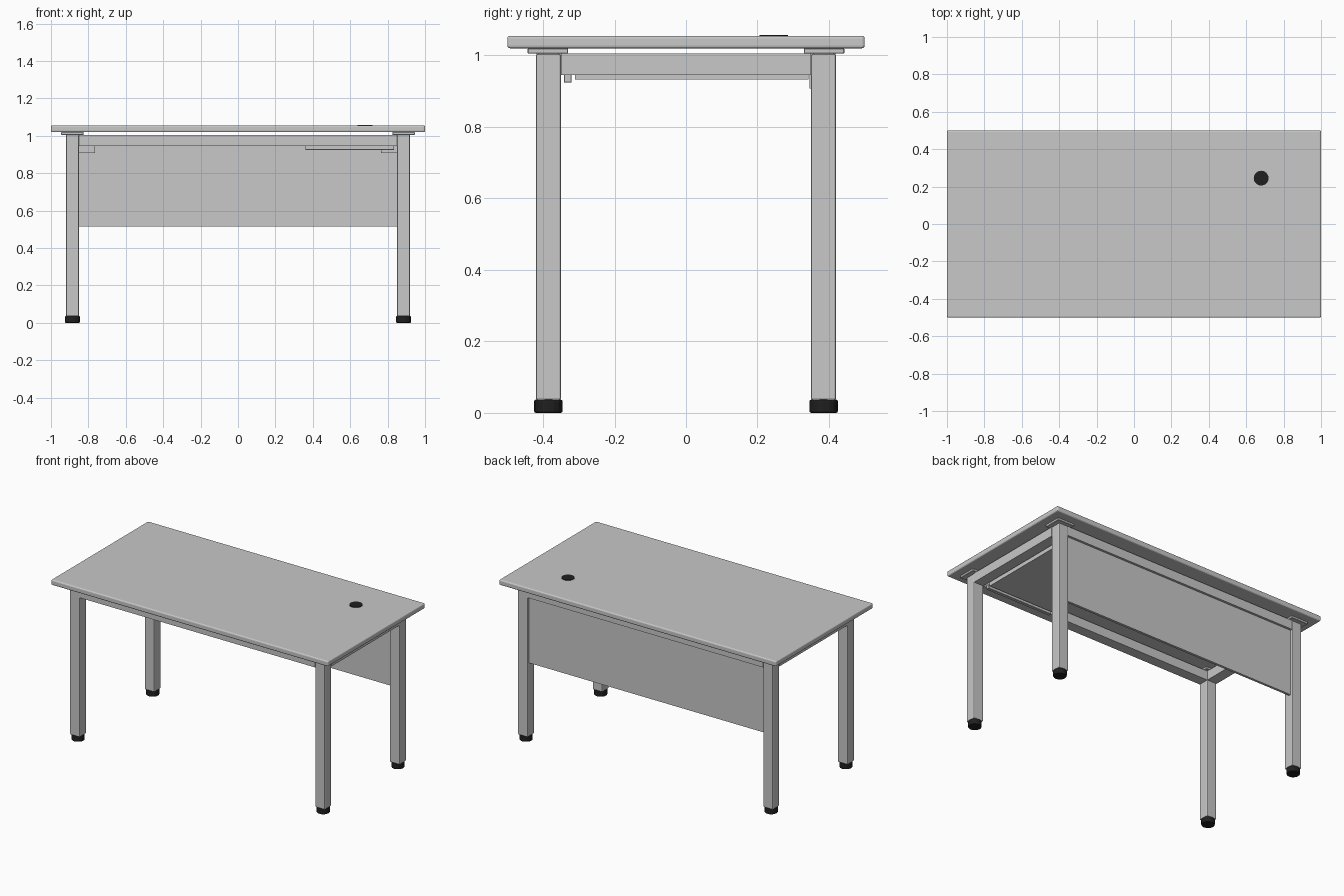
import bpy
import bmesh
from mathutils import Matrix, Vector

cube = bpy.data.objects.get("Cube")
if cube:
    bpy.data.objects.remove(cube, do_unlink=True)


def material(name, rgb):
    m = bpy.data.materials.new(name)
    m.use_nodes = True
    col = (*rgb, 1.0)
    m.diffuse_color = col
    m.node_tree.nodes["Principled BSDF"].inputs["Base Color"].default_value = col
    return m


GREY = material("light grey", (0.57, 0.58, 0.57))
BLACK = material("black plastic", (0.014, 0.014, 0.014))


def finish(name, bm, mat, bevel, segments):
    mesh = bpy.data.meshes.new(name)
    bm.to_mesh(mesh)
    bm.free()
    mesh.materials.append(mat)
    ob = bpy.data.objects.new(name, mesh)
    bpy.context.collection.objects.link(ob)
    if bevel:
        mod = ob.modifiers.new("soft edges", "BEVEL")
        mod.width = bevel
        mod.segments = segments
        mod.limit_method = "ANGLE"
    return ob


def box(name, x, y, z, bevel=0.0, segments=2, mat=GREY):
    """Box spanning the given (low, high) ranges."""
    lo, hi = (Vector(c) for c in zip(x, y, z))
    bm = bmesh.new()
    bmesh.ops.create_cube(bm, size=1, matrix=Matrix.Translation((lo + hi) / 2)
                          @ Matrix.Diagonal((*(hi - lo), 1)))
    return finish(name, bm, mat, bevel, segments)


def disc(name, x, y, z, radius, sides, bevel=0.0):
    bm = bmesh.new()
    bmesh.ops.create_cone(bm, cap_ends=True, segments=sides, radius1=radius, radius2=radius,
                          depth=z[1] - z[0],
                          matrix=Matrix.Translation((x, y, (z[0] + z[1]) / 2)))
    return finish(name, bm, BLACK, bevel, 2)


def span(sign, a, b):
    return tuple(sorted((sign * a, sign * b)))


TOP_LOW, TOP_HIGH = 1.02, 1.055
FRAME_LOW, FRAME_HIGH = 0.945, 1.005

# Table top and cable grommet
box("table_top", (-1, 1), (-0.5, 0.5), (TOP_LOW, TOP_HIGH), 0.008, 3)
disc("cable_grommet", 0.68, 0.245, (TOP_HIGH - 0.01, TOP_HIGH + 0.003), 0.04, 16)

# Legs with feet and mounting plates
for sx, side in ((1, "left"), (-1, "right")):
    for sy, end in ((-1, "front"), (1, "back")):
        tag = f"{end}_{side}"
        box(f"{tag}_leg", span(sx, 0.85, 0.92), span(sy, 0.35, 0.42),
            (0.035, FRAME_HIGH), 0.006)
        disc(f"{tag}_foot", sx * 0.885, sy * 0.385, (0, 0.037), 0.04, 16, 0.005)
        box(f"{tag}_mounting_plate", span(sx, 0.826, 0.946), span(sy, 0.33, 0.443),
            (FRAME_HIGH, TOP_LOW), 0.002, 1)
    # Side rail and bracket holding the privacy panel
    box(f"{side}_side_rail", span(sx, 0.85, 0.92), (-0.35, 0.35), (FRAME_LOW, FRAME_HIGH))
    box(f"{side}_panel_bracket", span(sx, 0.765, 0.85), (0.345, 0.388), (0.907, FRAME_LOW))

# Long rails
for sy, end in ((-1, "front"), (1, "back")):
    box(f"{end}_rail", (-0.85, 0.85), span(sy, 0.35, 0.418), (FRAME_LOW, FRAME_HIGH))

# Privacy panel at the back
box("privacy_panel", (-0.85, 0.85), (0.387, 0.403), (0.514, FRAME_LOW))

# Shallow drawer under the top, with its pull
box("drawer_tray", (0.36, 0.835), (-0.31, 0.343), (0.933, 0.99))
box("drawer_pull", (0.36, 0.835), (-0.342, -0.32), (0.924, 0.95), 0.002, 1)
